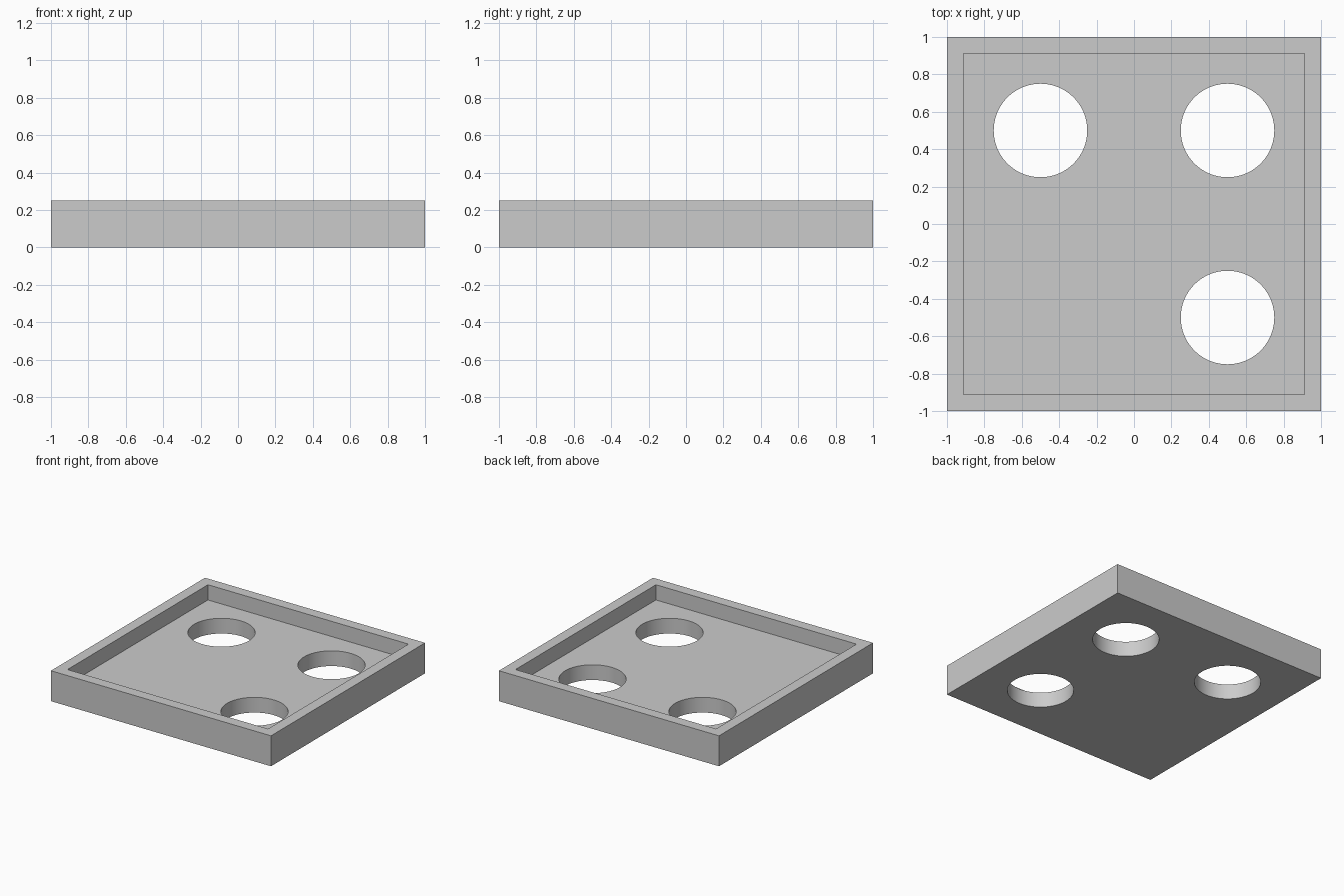
import bpy
import bmesh

old = bpy.data.objects.get("Cube")
if old:
    bpy.data.objects.remove(old, do_unlink=True)

HALF, INNER = 1.0, 0.875
HEIGHT, FLOOR = 0.25, 0.125
HOLE_RADIUS = 0.25
HOLES = [(-0.5, 0.5), (0.5, 0.5), (0.5, -0.5)]

# Plain grey material
grey = bpy.data.materials.new("light grey")
grey.use_nodes = True
colour = (0.6, 0.6, 0.6, 1.0)
grey.diffuse_color = colour
grey.node_tree.nodes["Principled BSDF"].inputs["Base Color"].default_value = colour


def cut(target, cutter):
    """Subtract a cutter from the target and discard it."""
    mod = target.modifiers.new("cut", "BOOLEAN")
    mod.operation = "DIFFERENCE"
    mod.solver = "EXACT"
    mod.object = cutter
    bpy.context.view_layer.objects.active = target
    bpy.ops.object.modifier_apply(modifier=mod.name)
    bpy.data.objects.remove(cutter, do_unlink=True)


# Square tray: a block whose top is inset to a rim and sunk to the floor
bpy.ops.mesh.primitive_cube_add(size=1, location=(0, 0, HEIGHT / 2))
tray = bpy.context.object
tray.name = "square_tray"
tray.scale = (2 * HALF, 2 * HALF, HEIGHT)
bpy.ops.object.transform_apply(location=True, scale=True)

bm = bmesh.new()
bm.from_mesh(tray.data)
top = max(bm.faces, key=lambda f: f.calc_center_median().z)
bmesh.ops.inset_region(bm, faces=[top], thickness=HALF - INNER)
walls = bmesh.ops.extrude_discrete_faces(bm, faces=[top])
bmesh.ops.translate(bm, verts=walls["faces"][0].verts, vec=(0, 0, FLOOR - HEIGHT))
bmesh.ops.recalc_face_normals(bm, faces=bm.faces)
bm.to_mesh(tray.data)
bm.free()
tray.data.materials.append(grey)

# Three round holes through the floor
for x, y in HOLES:
    bpy.ops.mesh.primitive_cylinder_add(vertices=96, radius=HOLE_RADIUS,
                                        depth=2 * HEIGHT, location=(x, y, FLOOR / 2))
    cutter = bpy.context.object
    cutter.name = "hole_cutter"
    cutter.hide_render = True
    cutter.data.materials.append(grey)
    cut(tray, cutter)

# Smooth hole walls with sharp edges kept
bpy.ops.object.select_all(action="DESELECT")
tray.select_set(True)
bpy.context.view_layer.objects.active = tray
bpy.ops.object.shade_smooth_by_angle()
